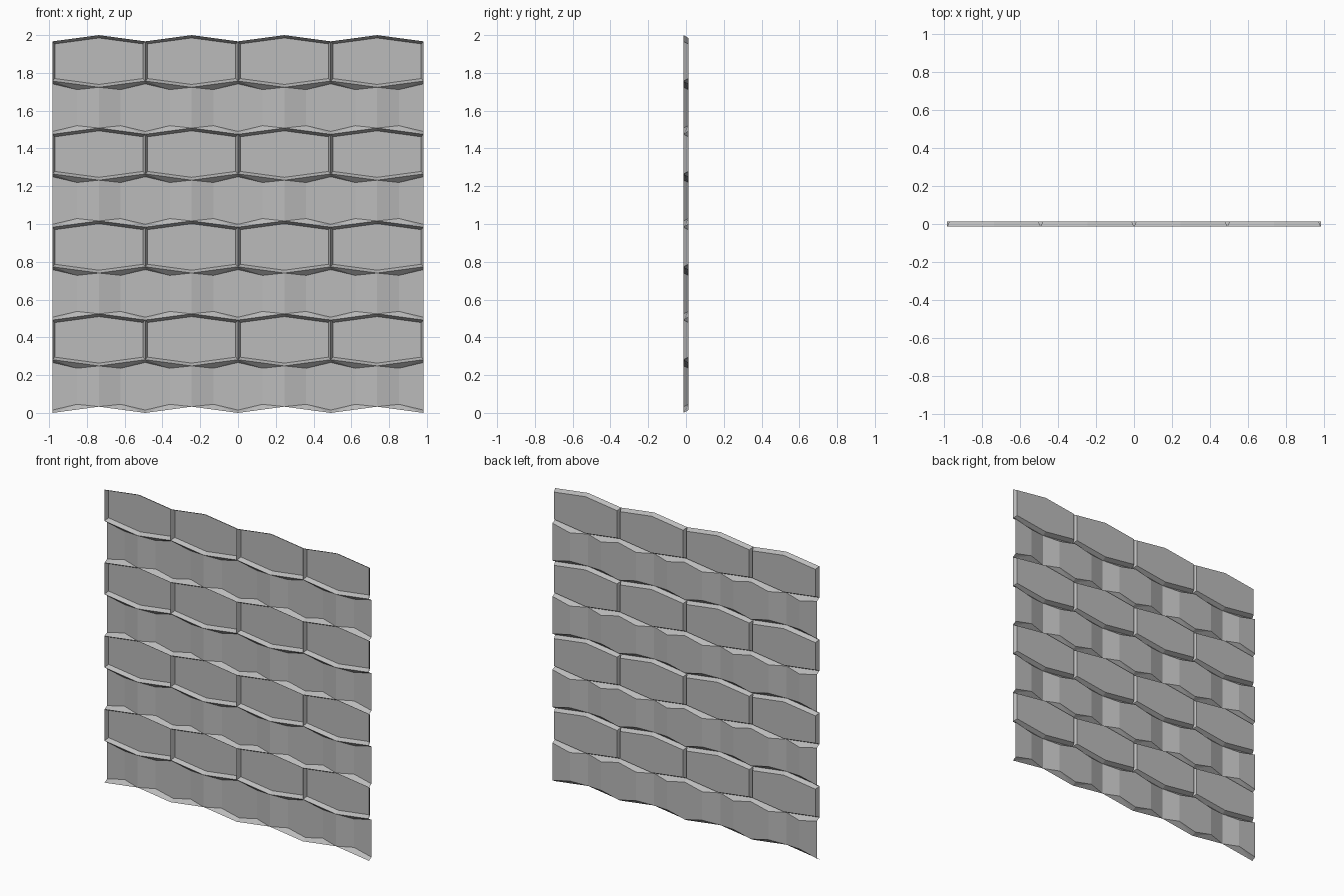
import bpy
import bmesh

old = bpy.data.objects.get("Cube")
if old:
    bpy.data.objects.remove(old)

# Panel layout
ROWS = 4
PITCH = 0.4917      # height of one band plus one cell row
HALF = 0.2455       # half the width of a cell
RISE = 0.033        # height of each zigzag peak
BAND = 0.2817       # height of a folded band
BEVEL = 0.015
FRONT, BACK = -0.0135, 0.0135

grey = bpy.data.materials.new("grey_metal")
grey.use_nodes = True
GREY = (0.5, 0.5, 0.5, 1)
grey.diffuse_color = GREY
grey.node_tree.nodes["Principled BSDF"].inputs["Base Color"].default_value = GREY


def add_quads(bm, centre, side, base, points, quads):
    """Add faces from (offset, depth, height) points, mirrored by side."""
    verts = [bm.verts.new((centre + side * x, y, base + z)) for x, y, z in points]
    for quad in quads:
        bm.faces.new([verts[i] for i in quad])


def finish(name, bm):
    """Weld the halves, face everything forward and make the object."""
    bmesh.ops.remove_doubles(bm, verts=bm.verts, dist=0.0005)
    bmesh.ops.dissolve_limit(bm, angle_limit=0.002, verts=bm.verts, edges=bm.edges)
    bm.normal_update()
    for face in bm.faces:
        if face.normal.y > 0:
            face.normal_flip()
    mesh = bpy.data.meshes.new(name)
    bm.to_mesh(mesh)
    bm.free()
    mesh.materials.append(grey)
    obj = bpy.data.objects.new(name, mesh)
    bpy.context.collection.objects.link(obj)


# Half of a recessed six-sided cell: ridge outline, then the sunken panel
inner = HALF - 0.012
cell_points = [
    (0, FRONT, PITCH + RISE), (HALF, FRONT, PITCH),
    (HALF, FRONT, BAND), (0, FRONT, BAND - RISE),
    (0, BACK, PITCH + RISE - BEVEL), (inner, BACK, PITCH + 0.0016 - BEVEL),
    (inner, BACK, BAND - 0.0016 + BEVEL), (0, BACK, BAND - RISE + BEVEL),
]
cell_quads = [(4, 5, 6, 7), (0, 1, 5, 4), (1, 2, 6, 5), (2, 3, 7, 6)]

# Half of a folded band section: flat, sloped strips and a broad upright fold
shoulder = 0.13
lift = RISE * shoulder / HALF + 0.028
band_points = [
    (0, FRONT, 0), (HALF, FRONT, RISE),
    (HALF, FRONT, BAND - RISE), (0, FRONT, BAND),
    (0, BACK, BEVEL), (shoulder, BACK, lift),
    (shoulder, BACK, BAND - lift), (0, BACK, BAND - BEVEL),
]
band_quads = [(4, 5, 6, 7), (5, 1, 2, 6), (0, 1, 5), (0, 5, 4), (3, 2, 6), (3, 6, 7)]

cells, bands = bmesh.new(), bmesh.new()
for row in range(ROWS):
    base = row * PITCH
    for column in range(4):
        centre = (2 * column - 3) * HALF
        for side in (-1, 1):
            add_quads(cells, centre, side, base, cell_points, cell_quads)
            # band sections are centred on the cell walls
            add_quads(bands, centre + side * HALF, -side, base,
                      band_points, band_quads)

finish("recessed_cells", cells)
finish("folded_bands", bands)
